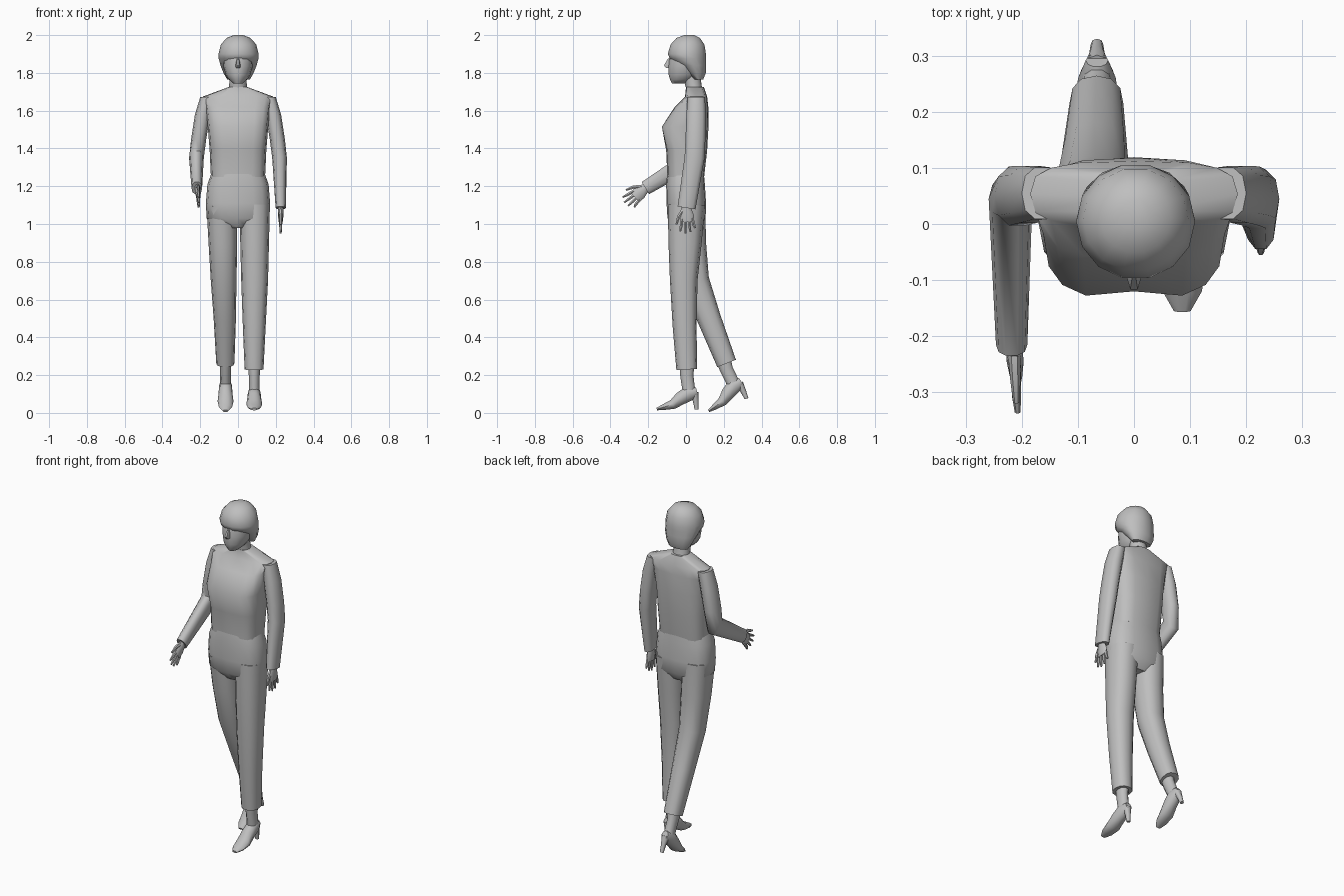
import bpy, bmesh, math
from mathutils import Vector, Matrix

cube = bpy.data.objects.get("Cube")
if cube:
    bpy.data.objects.remove(cube, do_unlink=True)

GREY = (0.52, 0.52, 0.52, 1.0)
grey = bpy.data.materials.new("plain_grey")
grey.use_nodes = True
grey.diffuse_color = GREY
grey.node_tree.nodes["Principled BSDF"].inputs["Base Color"].default_value = GREY


def loft(name, rings, sides=12, flat=False, power=1.0, matrix=None, adjust=None, smooth=50):
    """Skin rings (x, y, z, half width, half depth); rings follow the path unless flat."""
    bm = bmesh.new()
    centres = [Vector(r[:3]) for r in rings]
    across = Vector((1, 0, 0))
    loops = []
    for i, ring in enumerate(rings):
        tangent = centres[min(i + 1, len(rings) - 1)] - centres[max(i - 1, 0)]
        depth = Vector((0, 1, 0)) if flat else across.cross(tangent).normalized()
        loop = []
        for k in range(sides):
            a = 2 * math.pi * k / sides
            c, s = math.cos(a), math.sin(a)
            c = math.copysign(abs(c) ** power, c)
            s = math.copysign(abs(s) ** power, s)
            loop.append(bm.verts.new(centres[i] + across * c * ring[3] + depth * s * ring[4]))
        loops.append(loop)
    for a, b in zip(loops, loops[1:]):
        for k in range(sides):
            n = (k + 1) % sides
            bm.faces.new((a[k], a[n], b[n], b[k]))
    bm.faces.new(loops[0])
    bm.faces.new(loops[-1])
    if adjust:
        for v in bm.verts:
            adjust(v.co)
    if matrix:
        bm.transform(matrix)
    bmesh.ops.recalc_face_normals(bm, faces=bm.faces)
    mesh = bpy.data.meshes.new(name)
    bm.to_mesh(mesh)
    bm.free()
    mesh.materials.append(grey)
    obj = bpy.data.objects.new(name, mesh)
    bpy.context.collection.objects.link(obj)
    bpy.ops.object.select_all(action="DESELECT")
    obj.select_set(True)
    bpy.context.view_layer.objects.active = obj
    bpy.ops.object.shade_smooth_by_angle(angle=math.radians(smooth))
    return obj


def stack(name, levels, x=0.0, **options):
    """Level sections given as (z, half width, front y, back y)."""
    rings = [(x, (f + b) / 2, z, w, (b - f) / 2) for z, w, f, b in levels]
    return loft(name, rings, flat=True, **options)


# Torso with a shallow hollow between the sides of the chest
def hollow_chest(co):
    if abs(co.x) < 0.02 and co.y < -0.12:
        co.y += 0.014


stack("torso", [(1.725, .05, .0, .095), (1.675, .185, -.005, .112), (1.62, .17, -.06, .118),
                (1.515, .16, -.134, .119), (1.39, .15, -.105, .112), (1.24, .143, -.098, .095)],
      sides=16, power=0.65, adjust=hollow_chest)

# Trousers
stack("hips", [(1.265, .142, -.1, .095), (1.21, .162, -.105, .1), (1.11, .17, -.103, .106),
               (1.03, .166, -.098, .104), (.98, .10, -.06, .07)], sides=16, power=0.75)
loft("left_trouser_leg", [(.088, .002, 1.1, .081, .098), (.088, -.005, .9, .076, .088),
                          (.088, -.012, .7, .071, .073), (.086, -.007, .45, .06, .063),
                          (.085, .004, .23, .05, .055)], power=0.85)
loft("right_trouser_leg", [(-.086, .005, 1.1, .081, .098), (-.08, .02, .9, .076, .086),
                           (-.076, .05, .7, .068, .073), (-.07, .122, .5, .059, .063),
                           (-.067, .215, .262, .048, .053)], power=0.85)


# Ankles and heeled shoes, built level and then pitched about the toe
def foot(side, x, pitch, toe):
    m = (Matrix.Translation((x, *toe)) @ Matrix.Rotation(math.radians(pitch), 4, "X")
         @ Matrix.Translation((0, .155, -.02)))
    loft(side + "_ankle", [(0, .006, .27, .035, .042), (0, .004, .2, .029, .037),
                           (0, .012, .14, .028, .036), (0, .015, .1, .03, .036)],
         sides=10, flat=True, matrix=m)
    loft(side + "_shoe", [(0, .058, .115, .02, .022), (0, .02, .105, .034, .042),
                          (0, -.03, .076, .037, .037), (0, -.07, .045, .042, .027),
                          (0, -.12, .03, .035, .016), (0, -.155, .02, .015, .007)],
         sides=10, matrix=m)
    loft(side + "_heel", [(0, .044, .11, .024, .022), (0, .052, .06, .014, .015),
                          (0, .056, .018, .011, .01)], sides=8, flat=True, matrix=m)


foot("left", .086, 0, (-.155, .02))
foot("right", -.066, 18.5, (.12, .01))


# Hands lie in an upright plane, with the thumb leading
def hand(side, wrist, direction):
    along = Vector(direction).normalized()
    lead = Vector((0, along.z, -along.y))
    base = Vector(wrist)

    def spot(a, l, width, depth):
        return (*(base + along * a + lead * l), width, depth)

    loft(side + "_palm", [spot(-.03, 0, .017, .026), spot(.01, 0, .015, .026),
                          spot(.045, 0, .015, .037), spot(.078, -.002, .011, .034)], sides=8)
    for i, name in enumerate(("index", "middle", "ring", "little")):
        l = .026 - .018 * i
        length = (.128, .14, .134, .114)[i]
        loft(f"{side}_{name}_finger", [spot(.06, l, .009, .009), spot(.1, l * 1.25, .008, .009),
                                       spot(length, l * 1.5, .005, .005)], sides=6)
    loft(side + "_thumb", [spot(.015, .018, .011, .012), spot(.05, .044, .009, .01),
                           spot(.09, .057, .006, .006)], sides=6)


# Sleeves share the shoulder and upper arm
def sleeve(side, s, wrist):
    loft(side + "_sleeve", [(s * .163, .055, 1.672, .037, .048), (s * .187, .053, 1.58, .041, .053),
                            (s * .208, .05, 1.45, .04, .055), (s * .22, .045, 1.35, .039, .055),
                            wrist], sides=10, power=0.85)


sleeve("left", 1, (.226, .003, 1.085, .027, .05))
hand("left", (.226, .002, 1.09), (0, .05, -1))
sleeve("right", -1, (-.218, -.215, 1.19, .028, .039))
hand("right", (-.214, -.212, 1.193), (.05, -.77, -.63))

# Neck, face, nose and hair
stack("neck", [(1.79, .045, -.02, .075), (1.72, .047, .0, .085), (1.66, .056, .0, .1)])
stack("face", [(1.93, .075, -.075, .08), (1.88, .08, -.09, .09), (1.835, .077, -.094, .08),
               (1.79, .065, -.094, .065), (1.765, .048, -.086, .04), (1.745, .026, -.076, .0)],
      sides=14)
stack("nose", [(1.875, .007, -.098, -.07), (1.84, .013, -.12, -.07), (1.826, .012, -.108, -.07)],
      sides=6)
stack("hair", [(2.0, .025, -.01, .045), (1.985, .063, -.052, .075), (1.95, .094, -.084, .1),
               (1.9, .106, -.099, .108), (1.875, .105, -.088, .108), (1.84, .096, -.035, .107),
               (1.8, .08, .005, .106), (1.765, .06, .04, .092)], x=.003, sides=14)
